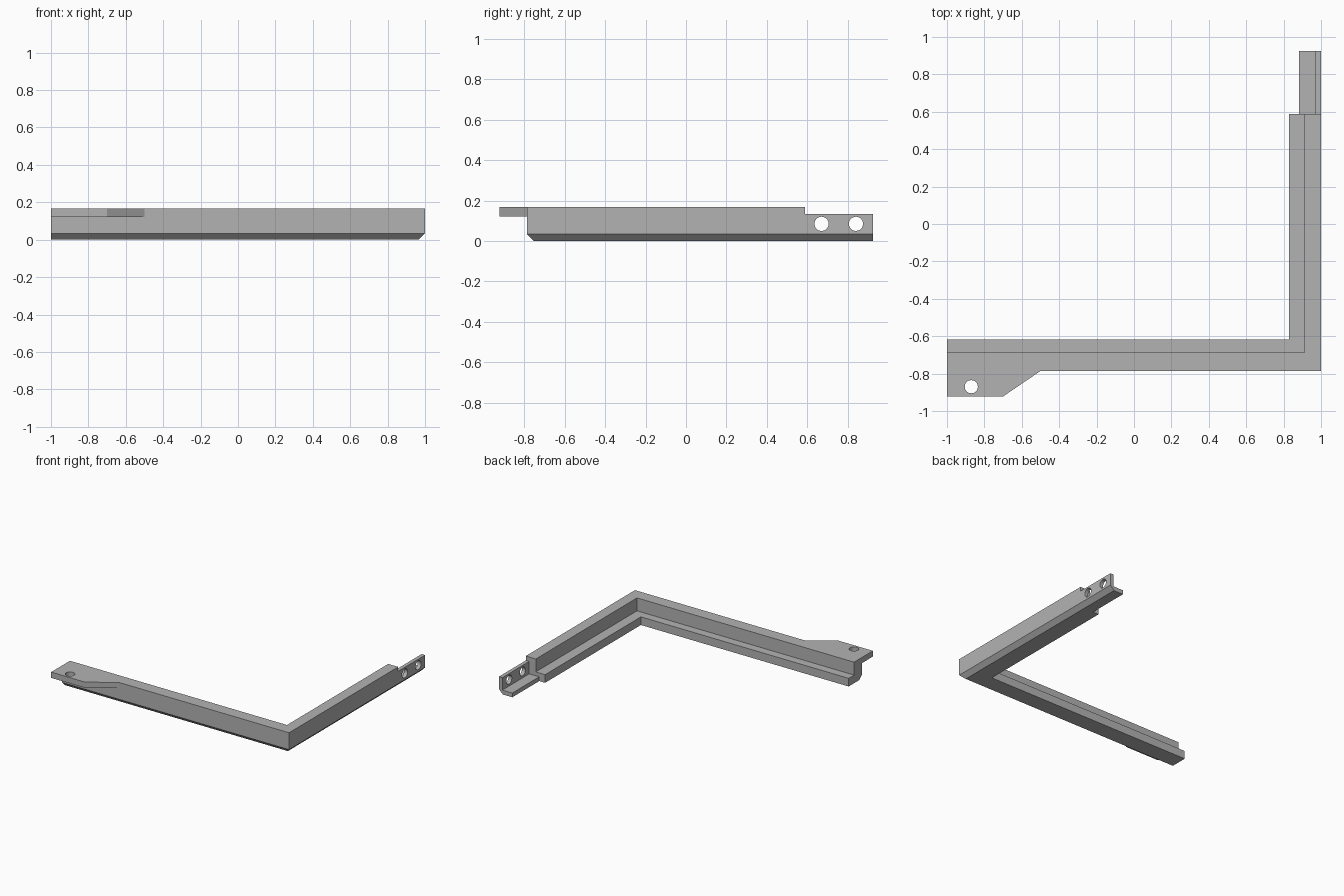
import bpy, bmesh, math

cube = bpy.data.objects.get("Cube")
if cube:
    bpy.data.objects.remove(cube)

grey = bpy.data.materials.new("plain grey")
grey.use_nodes = True
GREY = (0.45, 0.45, 0.45, 1)
grey.diffuse_color = GREY
grey.node_tree.nodes["Principled BSDF"].inputs["Base Color"].default_value = GREY

FRONT, BACK, STEP, TOP = -0.786, 0.925, 0.587, 0.168
BEVEL = 0.034


def loft(name, rings):
    """Skin matching closed rings and cap both ends."""
    bm = bmesh.new()
    loops = [[bm.verts.new(p) for p in ring] for ring in rings]
    n = len(loops[0])
    for a, b in zip(loops, loops[1:]):
        for i in range(n):
            j = (i + 1) % n
            bm.faces.new((a[i], a[j], b[j], b[i]))
    bm.faces.new(loops[0][::-1])
    bm.faces.new(loops[-1])
    bmesh.ops.recalc_face_normals(bm, faces=bm.faces[:])
    mesh = bpy.data.meshes.new(name)
    bm.to_mesh(mesh)
    bm.free()
    mesh.materials.append(grey)
    ob = bpy.data.objects.new(name, mesh)
    bpy.context.collection.objects.link(ob)
    return ob


def drill(target, location, rotation=(0, 0, 0)):
    """Cut a round screw hole with a hidden cylinder."""
    bpy.ops.mesh.primitive_cylinder_add(vertices=32, radius=0.035, depth=0.12,
                                        location=location, rotation=rotation)
    cutter = bpy.context.object
    cutter.name = target.name + "_hole_cutter"
    cutter.data.materials.append(grey)
    cutter.hide_render = True
    cutter.hide_set(True)
    mod = target.modifiers.new("screw hole", 'BOOLEAN')
    mod.operation = 'DIFFERENCE'
    mod.solver = 'EXACT'
    mod.object = cutter


def angle_section(wall, width, ledge, top):
    """Wall and ledge section: inward distance and height."""
    return [(0, BEVEL), (BEVEL, 0), (width, 0), (width, ledge),
            (wall, ledge), (wall, top), (0, top)]


# Mitred corner rail
arm_x = angle_section(0.1, 0.168, 0.065, TOP)
arm_y = angle_section(0.088, 0.17, 0.065, TOP)
loft("corner_rail", [
    [(-1, FRONT + d, z) for d, z in arm_x],
    [(1 - e, FRONT + d, z) for (d, z), (e, _) in zip(arm_x, arm_y)],
    [(1 - e, STEP, z) for e, z in arm_y],
])

# Thin end bracket with two screw holes
thin = angle_section(0.03, 0.118, 0.034, 0.133)
bracket = loft("end_bracket", [[(1 - d, y, z) for d, z in thin] for y in (STEP, BACK)])
for y in (0.67, 0.84):
    drill(bracket, (0.985, y, 0.085), (0, math.pi / 2, 0))

# Tapered mounting tab with one screw hole
outline = [(-1, FRONT), (-1, -0.922), (-0.7, -0.922), (-0.5, FRONT)]
tab = loft("mounting_tab", [[(x, y, z) for x, y in outline] for z in (0.122, TOP)])
drill(tab, (-0.87, -0.87, 0.145))
